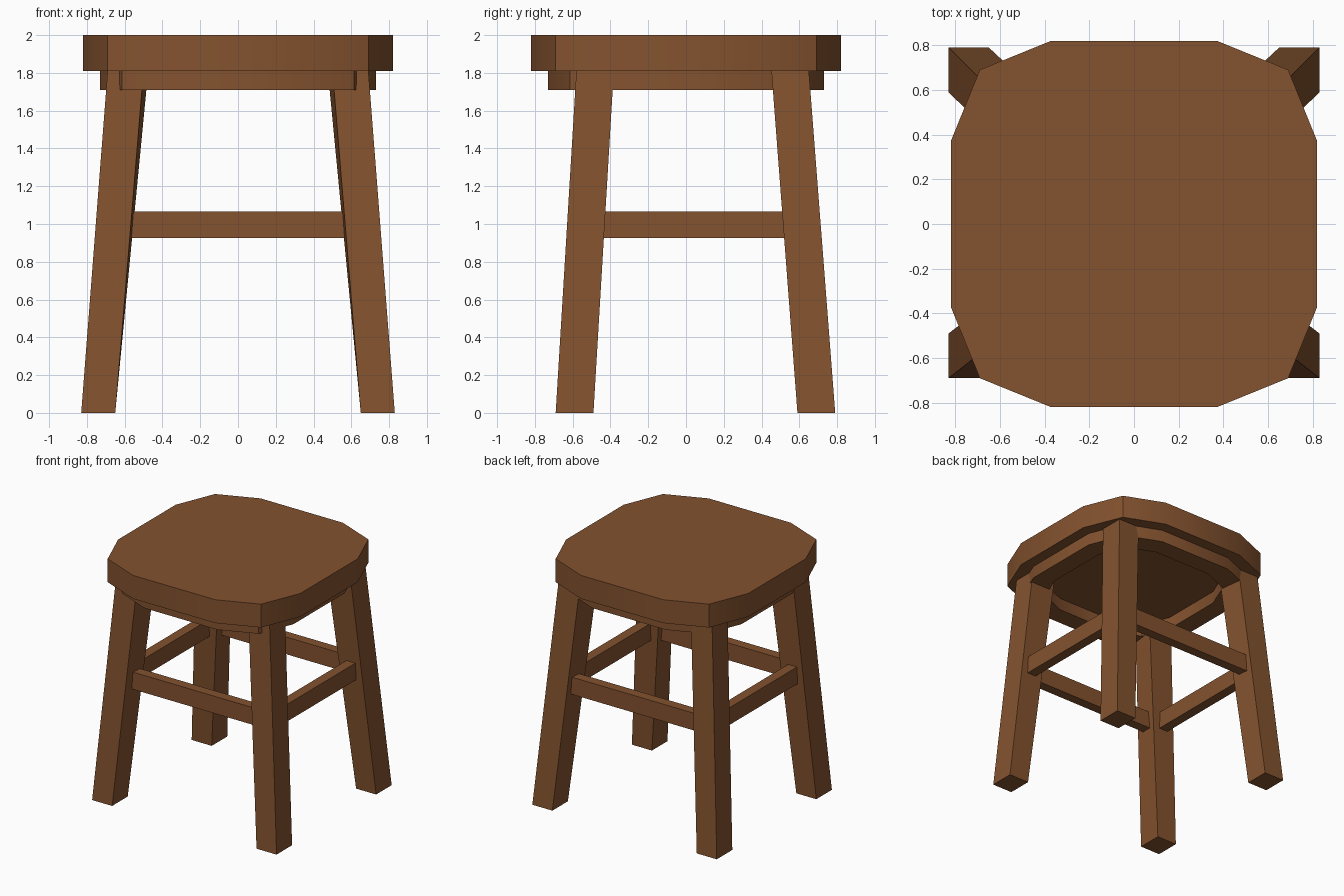
import bpy, bmesh, math

cube = bpy.data.objects.get("Cube")
if cube:
    bpy.data.objects.remove(cube, do_unlink=True)

wood = bpy.data.materials.new("brown_wood")
wood.use_nodes = True
wood.diffuse_color = (0.23, 0.085, 0.028, 1)
wood.node_tree.nodes["Principled BSDF"].inputs["Base Color"].default_value = wood.diffuse_color


def finish(name, bm, smooth=False):
    """Turn a bmesh into a named wooden object."""
    bmesh.ops.recalc_face_normals(bm, faces=bm.faces)
    mesh = bpy.data.meshes.new(name)
    bm.to_mesh(mesh)
    bm.free()
    mesh.materials.append(wood)
    obj = bpy.data.objects.new(name, mesh)
    bpy.context.collection.objects.link(obj)
    if smooth:
        bpy.ops.object.select_all(action='DESELECT')
        obj.select_set(True)
        bpy.context.view_layer.objects.active = obj
        bpy.ops.object.shade_smooth_by_angle(angle=math.radians(30))
    return obj


def outline(scale):
    """Rounded square with twelve corners."""
    points = []
    for turn in range(4):
        c, s = round(math.cos(turn * math.pi / 2)), round(math.sin(turn * math.pi / 2))
        for x, y in ((0.82, -0.37), (0.82, 0.37), (0.69, 0.69)):
            points.append((scale * (x * c - y * s), scale * (x * s + y * c)))
    return points


def loft(bm, bottom, top, z0, z1):
    """Closed solid between two matching outlines."""
    low = [bm.verts.new((x, y, z0)) for x, y in bottom]
    high = [bm.verts.new((x, y, z1)) for x, y in top]
    bm.faces.new(low)
    bm.faces.new(high)
    for i in range(len(low)):
        j = (i + 1) % len(low)
        bm.faces.new((low[i], low[j], high[j], high[i]))


def box(name, x0, x1, y0, y1, z0, z1):
    bm = bmesh.new()
    rect = [(x0, y0), (x1, y0), (x1, y1), (x0, y1)]
    loft(bm, rect, rect, z0, z1)
    return finish(name, bm)


# Seat slab
bm = bmesh.new()
loft(bm, outline(1), outline(1), 1.81, 2.0)
finish("seat", bm, True)

# Hollow apron ring under the seat
bm = bmesh.new()
loops = [[bm.verts.new((x, y, z)) for x, y in outline(s)]
         for s, z in ((0.89, 1.71), (0.89, 1.81), (0.7, 1.81), (0.7, 1.71))]
for k in range(4):
    a, b = loops[k], loops[(k + 1) % 4]
    for i in range(12):
        j = (i + 1) % 12
        bm.faces.new((a[i], a[j], b[j], b[i]))
finish("apron", bm, True)

# Splayed legs, mirrored to the four corners
for side, sx in (("left", 1), ("right", -1)):
    for end, sy in (("front", -1), ("back", 1)):
        foot = [(0.83, 0.74), (0.65, 0.74), (0.65, 0.54), (0.83, 0.54)]
        head = [(0.69, 0.615), (0.5, 0.615), (0.475, 0.417), (0.69, 0.417)]
        bm = bmesh.new()
        loft(bm, [(sx * x, 0.05 + sy * y) for x, y in foot],
             [(sx * x, 0.035 + sy * y) for x, y in head], 0, 1.815)
        finish(f"{end}_{side}_leg", bm)

# Stretchers between the legs
low, high = 0.925, 1.065
box("front_stretcher", -0.6, 0.6, -0.56, -0.48, low, high)
box("back_stretcher", -0.6, 0.6, 0.59, 0.67, low, high)
box("left_stretcher", 0.62, 0.7, -0.5, 0.58, low, high)
box("right_stretcher", -0.7, -0.62, -0.5, 0.58, low, high)
